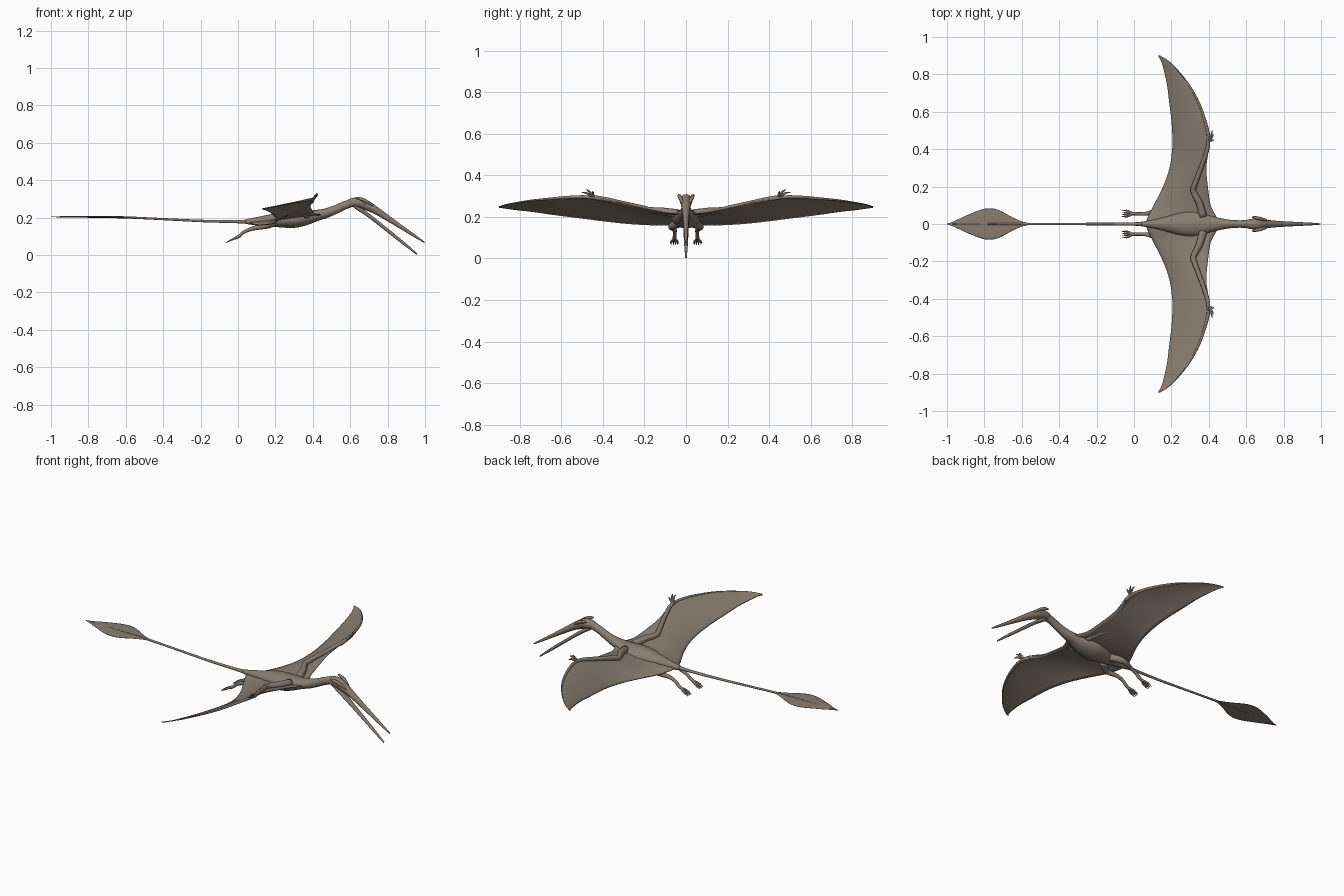
import bpy, bmesh, math
from mathutils import Vector

skin = bpy.data.materials.new("grey brown skin")
skin.diffuse_color = (0.25, 0.205, 0.165, 1)


def smooth_path(pts, steps):
    """Catmull-Rom interpolation of tuples of any length."""
    pts = [Vector(p) for p in pts]
    ext = [2 * pts[0] - pts[1]] + pts + [2 * pts[-1] - pts[-2]]
    out = []
    for i in range(1, len(ext) - 2):
        a, b, c, d = ext[i - 1:i + 3]
        for s in range(steps):
            t = s / steps
            out.append(0.5 * (2 * b + (c - a) * t + (2 * a - 5 * b + 4 * c - d) * t ** 2
                              + (3 * b - a - 3 * c + d) * t ** 3))
    return out + [pts[-1]]


def loft(name, rings, mirror=False):
    """Skin closed rings of points and cap the ends."""
    bm = bmesh.new()
    rows = [[bm.verts.new(p) for p in ring] for ring in rings]
    n = len(rows[0])
    for r0, r1 in zip(rows, rows[1:]):
        for i in range(n):
            j = (i + 1) % n
            bm.faces.new((r0[i], r0[j], r1[j], r1[i]))
    bm.faces.new(rows[0][::-1])
    bm.faces.new(rows[-1])
    bmesh.ops.recalc_face_normals(bm, faces=bm.faces)
    for f in bm.faces:
        f.smooth = True
    me = bpy.data.meshes.new(name)
    bm.to_mesh(me)
    bm.free()
    me.materials.append(skin)
    ob = bpy.data.objects.new(name, me)
    bpy.context.collection.objects.link(ob)
    if mirror:
        m = ob.modifiers.new("mirror", 'MIRROR')
        m.use_axis = (False, True, False)
        m.use_mirror_merge = False
    return ob


def tube(name, stations, mirror=False, sides=14, steps=5):
    """Elliptical tube; each station is x, y, z, half width, half height."""
    st = smooth_path(stations, steps)
    pos = [Vector(s[:3]) for s in st]
    rings = []
    for i, s in enumerate(st):
        t = (pos[min(i + 1, len(pos) - 1)] - pos[max(i - 1, 0)]).normalized()
        side = Vector((0, 0, 1)).cross(t).normalized()
        up = t.cross(side)
        w, h = max(s[3], 0.001), max(s[4], 0.001)
        rings.append([pos[i] + side * w * math.cos(a) + up * h * math.sin(a)
                      for a in (2 * math.pi * k / sides for k in range(sides))])
    return loft(name, rings, mirror)


def limb(name, pts, steps=4, sides=10):
    """Mirrored round limb; each point is x, y, z, radius."""
    return tube(name, [(*p, p[3]) for p in pts], True, sides, steps)


# Body and neck
tube("body_and_neck", [
    (.04, 0, .178, .012, .012), (.10, 0, .18, .022, .022), (.16, 0, .184, .036, .030),
    (.23, 0, .189, .056, .042), (.30, 0, .191, .068, .046), (.36, 0, .198, .060, .040),
    (.42, 0, .211, .042, .030), (.47, 0, .223, .030, .026), (.52, 0, .242, .022, .023),
    (.57, 0, .265, .020, .022), (.62, 0, .281, .022, .021), (.65, 0, .283, .018, .016)], sides=24)

# Skull with long upper beak, and open lower jaw
tube("upper_beak", [
    (.585, 0, .278, .012, .014), (.61, 0, .281, .024, .023), (.65, 0, .280, .030, .028),
    (.69, 0, .264, .026, .026), (.75, 0, .230, .018, .019), (.85, 0, .164, .012, .012),
    (.95, 0, .098, .007, .007), (.997, 0, .067, .003, .003)], sides=16)
tube("lower_jaw", [
    (.625, 0, .262, .016, .012), (.70, 0, .210, .018, .010), (.785, 0, .143, .013, .009),
    (.88, 0, .067, .009, .008), (.957, 0, .004, .004, .004)], sides=12)
limb("brow_ridge", [(.72, .014, .262, .004), (.685, .026, .287, .009),
                    (.65, .034, .302, .008), (.63, .038, .305, .003)])
limb("eye", [(.672, .018, .275, .004), (.672, .026, .275, .009), (.672, .031, .275, .003)])

# Tail and diamond tail vane
tube("tail", [(.10, 0, .18, .016, .016), (0, 0, .178, .009, .009), (-.2, 0, .182, .007, .007),
              (-.45, 0, .194, .006, .006), (-.65, 0, .202, .006, .006), (-.97, 0, .204, .003, .003)],
     sides=10)
tube("tail_vane", [(-.56, 0, .199, .005, .003), (-.60, 0, .201, .014, .003), (-.65, 0, .202, .036, .003),
                   (-.72, 0, .203, .073, .003), (-.77, 0, .203, .084, .003), (-.82, 0, .203, .076, .003),
                   (-.90, 0, .204, .044, .003), (-.96, 0, .204, .016, .002), (-1, 0, .205, .001, .001)],
     sides=20)

# Wing membrane: y, leading x, trailing x, leading z, trailing z
wing = smooth_path([
    (0, .45, .06, .215, .175), (.04, .44, .075, .215, .169), (.10, .41, .105, .220, .161),
    (.20, .395, .155, .240, .163), (.30, .387, .190, .262, .170), (.40, .400, .204, .286, .181),
    (.47, .404, .205, .297, .190), (.55, .386, .200, .297, .200), (.65, .350, .188, .289, .213),
    (.74, .300, .177, .280, .226), (.82, .237, .160, .268, .235), (.87, .185, .145, .258, .242),
    (.90, .136, .127, .248, .246)], 4)


def wing_point(s, u, offset=0.0):
    camber = 0.16 * (s[1] - s[2]) * u * (1 - u) * min(1, s[0] / .2)
    return Vector((s[1] + (s[2] - s[1]) * u, s[0], s[3] + (s[4] - s[3]) * u + camber + offset))


N = 14
rings = []
for s in wing:
    us = [k / N for k in range(N + 1)]
    rings.append([wing_point(s, u, .0025) for u in us] + [wing_point(s, u, -.0025) for u in us[::-1]])
loft("wing_membrane", rings, True)

# Wing finger along the leading edge
finger = [s for s in wing if s[0] >= .40]
limb("wing_finger", [(*(wing_point(s, .03)), .010 - .008 * (s[0] - .4) / .5) for s in finger], steps=1)

# Arm: shoulder, elbow, wrist, knuckle
limb("arm", [(.37, .04, .215, .022), (.35, .11, .226, .019), (.318, .175, .233, .015),
             (.325, .21, .242, .014), (.362, .31, .266, .012), (.392, .40, .287, .011),
             (.40, .46, .297, .009)])

# Small clawed hand
for i, tip in enumerate([(.424, .480, .331), (.418, .503, .318), (.428, .450, .322)]):
    base = Vector((.399, .445, .294))
    tip = Vector(tip)
    mid = base.lerp(tip, .6) + Vector((.004, 0, .006))
    limb(f"hand_claw_{i + 1}", [(*base, .007), (*mid, .005), (*tip, .0015)])

# Hind leg and toes
limb("hind_leg", [(.19, .03, .172, .022), (.15, .062, .158, .019), (.12, .070, .150, .015),
                  (.07, .056, .139, .011), (.03, .054, .121, .009), (.008, .055, .102, .009),
                  (-.018, .055, .088, .008)])
for i, y in enumerate((.040, .050, .060, .071)):
    x = -.064 + .09 * abs(y - .053)
    limb(f"toe_{i + 1}", [(-.005, .055, .095, .006), (-.035, y, .081, .005), (x, y, .066, .0015)])
